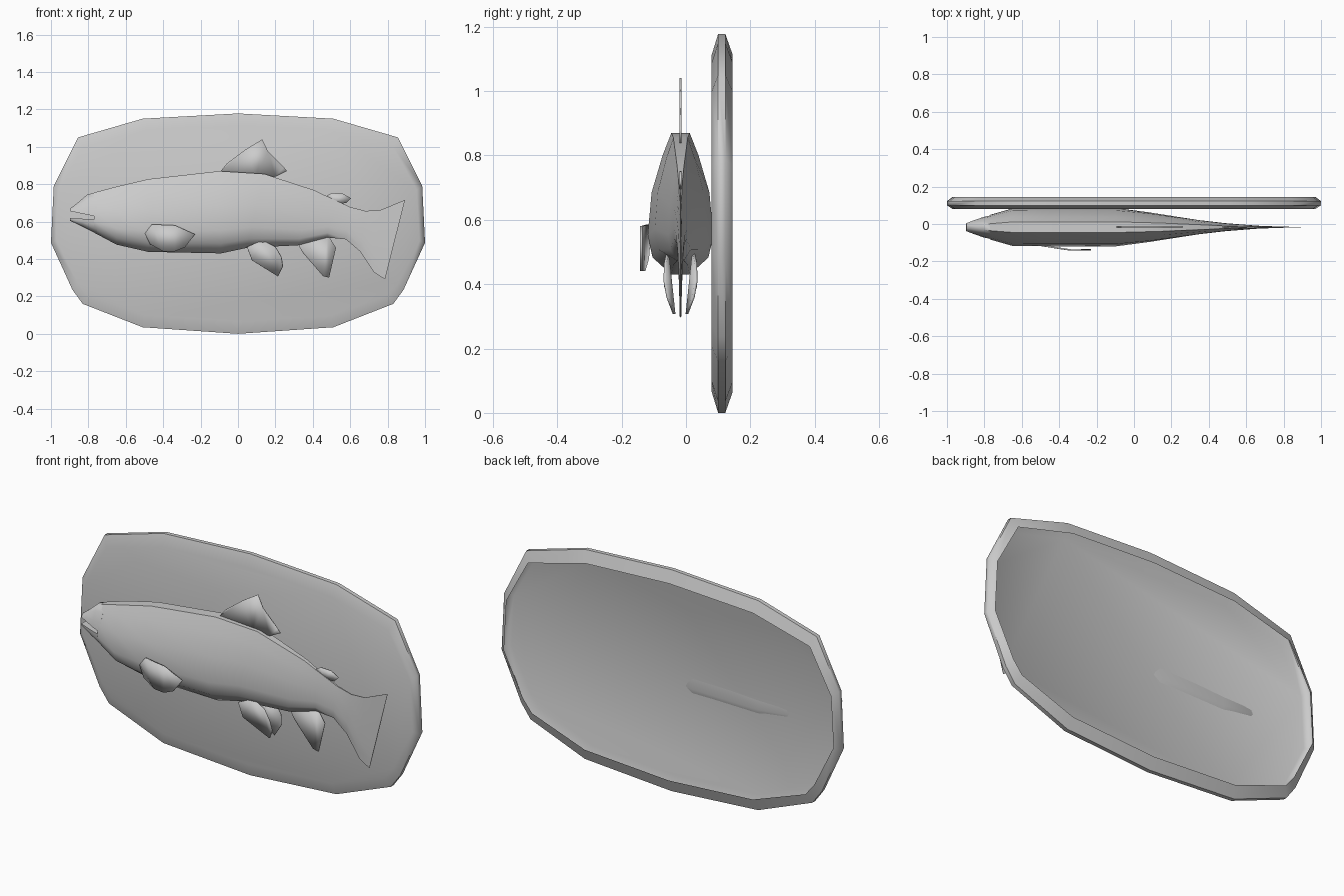
import bpy, bmesh

YC = -0.017  # mid-plane of the fish


def finish(name, bm, angle=1.0, thick=0):
    bmesh.ops.recalc_face_normals(bm, faces=bm.faces)
    me = bpy.data.meshes.new(name)
    bm.to_mesh(me)
    bm.free()
    ob = bpy.data.objects.new(name, me)
    bpy.context.collection.objects.link(ob)
    if thick:
        m = ob.modifiers.new("thickness", 'SOLIDIFY')
        m.thickness, m.offset = thick, 0
    bpy.ops.object.select_all(action='DESELECT')
    ob.select_set(True)
    bpy.context.view_layer.objects.active = ob
    bpy.ops.object.shade_smooth_by_angle(angle=angle)
    return ob


def bridge(bm, rings):
    n = len(rings[0])
    for a, b in zip(rings, rings[1:]):
        for i in range(n):
            j = (i + 1) % n
            bm.faces.new((a[i], a[j], b[j], b[i]))


def loft(name, stations, section):
    """stations: bottom x, bottom z, top x, top z, half width; section: height and width fractions"""
    bm = bmesh.new()
    loop = [(t, w) for t, w in section] + [(t, -w) for t, w in reversed(section)]
    rings = [[bm.verts.new((xb + (xt - xb) * t, YC + w * hw, zb + (zt - zb) * t))
              for t, w in loop] for xb, zb, xt, zt, hw in stations]
    bridge(bm, rings)
    bm.faces.new(rings[0])
    bm.faces.new(rings[-1])
    return finish(name, bm)


def fin(name, pts, y=lambda x, z: YC, thick=0.005):
    bm = bmesh.new()
    f = bm.faces.new([bm.verts.new((x, y(x, z), z)) for x, z in pts])
    bmesh.ops.triangulate(bm, faces=[f])
    return finish(name, bm, 0.6, thick)


# Plaque: open-backed shell with a chamfered rim
half = [(0, 1.178), (0.51, 1.15), (0.855, 1.05), (0.985, 0.79), (1.0, 0.487),
        (0.885, 0.235), (0.83, 0.16), (0.51, 0.035), (0, 0.0)]
outline = half + [(-x, z) for x, z in half[-2:0:-1]]
bm = bmesh.new()
rings = [[bm.verts.new((x * sx, y, 0.59 + (z - 0.59) * sz)) for x, z in outline]
         for y, sx, sz in [(0.08, 0.97, 0.89), (0.10, 1, 1), (0.122, 1, 1), (0.145, 0.97, 0.89)]]
bridge(bm, rings)
bm.faces.new(rings[0])
finish("plaque", bm)

# Fish body running into the tail
loft("fish_body", [
    (-0.77, 0.541, -0.77, 0.755, 0.066),
    (-0.65, 0.477, -0.65, 0.787, 0.10),
    (-0.48, 0.438, -0.48, 0.827, 0.102),
    (-0.09, 0.430, -0.10, 0.870, 0.102),
    (0.05, 0.460, 0.14, 0.855, 0.080),
    (0.32, 0.473, 0.41, 0.767, 0.038),
    (0.477, 0.515, 0.50, 0.723, 0.022),
    (0.577, 0.505, 0.60, 0.678, 0.014),
    (0.652, 0.441, 0.68, 0.657, 0.008),
    (0.727, 0.329, 0.76, 0.661, 0.005),
    (0.786, 0.291, 0.893, 0.716, 0.002),
], [(0, .28), (.12, .85), (.28, 1), (.58, .88), (.84, .55), (1, .28)])

# Jaws with an open mouth
loft("upper_jaw", [
    (-0.895, 0.655, -0.895, 0.672, 0.022),
    (-0.866, 0.649, -0.866, 0.693, 0.033),
    (-0.807, 0.637, -0.807, 0.744, 0.054),
    (-0.755, 0.626, -0.755, 0.757, 0.066),
], [(0, 1), (.35, .9), (.75, .58), (1, .28)])
loft("lower_jaw", [
    (-0.897, 0.604, -0.897, 0.618, 0.02),
    (-0.83, 0.572, -0.83, 0.615, 0.044),
    (-0.755, 0.534, -0.755, 0.611, 0.066),
], [(0, .28), (.25, .8), (.6, .97), (1, 1)])

# Fins on the mid-plane
fin("dorsal_fin", [(-.096, .865), (-.06, .91), (.04, .985), (.13, 1.04), (.16, .976),
                   (.246, .89), (.262, .87), (.2, .84), (.1, .83)])
fin("adipose_fin", [(.47, .735), (.50, .752), (.56, .75), (.604, .725), (.58, .70), (.52, .69)])
fin("anal_fin", [(.32, .48), (.345, .435), (.455, .308), (.487, .300), (.524, .46), (.48, .53)])

# Paired pelvic fins
for side, s in (("near", -1), ("far", 1)):
    fin(side + "_pelvic_fin", [(.048, .465), (.075, .393), (.214, .307), (.24, .36),
                               (.232, .41), (.2, .465), (.13, .50)],
        lambda x, z: YC + s * (0.05 - 2.0 * (z - 0.43) ** 2), 0.008)

# Pectoral fin standing off the near flank
fin("pectoral_fin", [(-.46, .585), (-.337, .58), (-.23, .532), (-.283, .463), (-.337, .441),
                     (-.40, .441), (-.47, .479), (-.497, .537)],
    lambda x, z: max(-0.139, -0.114 - 0.16 * (x + 0.5)), 0.008)
